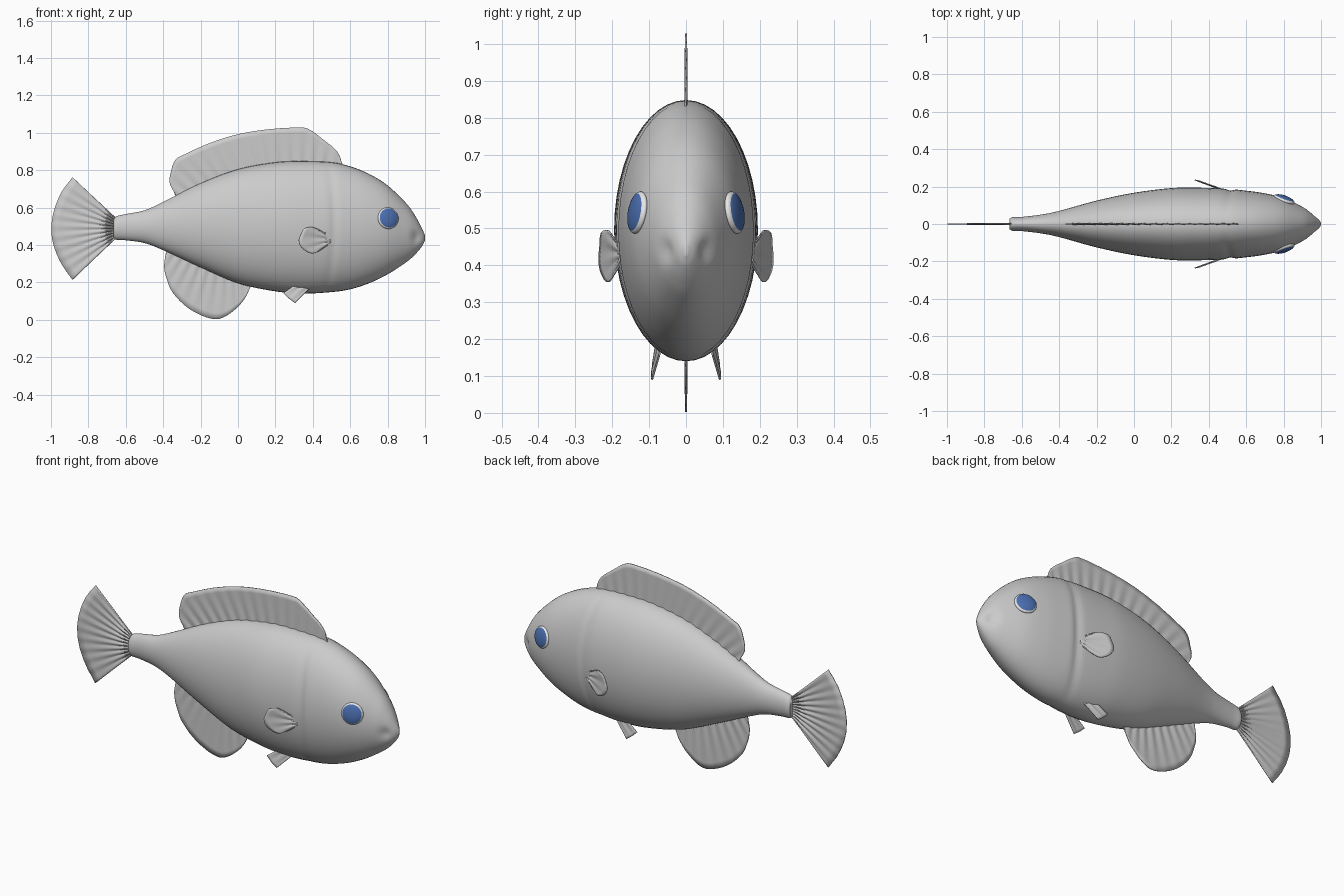
import bpy, bmesh
from math import sin, cos, pi, exp, radians
from mathutils import Vector

default = bpy.data.objects.get("Cube")
if default:
    bpy.data.objects.remove(default)


def make_material(name, rgb):
    mat = bpy.data.materials.new(name)
    mat.use_nodes = True
    color = (*rgb, 1)
    mat.diffuse_color = color
    mat.node_tree.nodes["Principled BSDF"].inputs["Base Color"].default_value = color
    return mat


grey = make_material("scale grey", (0.6, 0.6, 0.6))
white = make_material("eye white", (0.8, 0.8, 0.8))
blue = make_material("iris blue", (0.07, 0.16, 0.44))


def smooth_path(points, steps):
    """Catmull-Rom samples through points of any dimension."""
    pts = [Vector(p) for p in points]
    pts = [pts[0] * 2 - pts[1]] + pts + [pts[-1] * 2 - pts[-2]]
    out = []
    for a, b, c, d in zip(pts, pts[1:], pts[2:], pts[3:]):
        for i in range(steps):
            t = i / steps
            out.append((b * 2 + (c - a) * t + (a * 2 - b * 5 + c * 4 - d) * t ** 2
                        + (b * 3 - a - c * 3 + d) * t ** 3) / 2)
    return out + [pts[-2]]


def resample(path, count):
    """Evenly spaced points along a polyline."""
    lengths = [0]
    for a, b in zip(path, path[1:]):
        lengths.append(lengths[-1] + (b - a).length)
    out, k = [], 0
    for i in range(count):
        target = lengths[-1] * i / (count - 1)
        while k < len(path) - 2 and lengths[k + 1] < target:
            k += 1
        span = lengths[k + 1] - lengths[k]
        out.append(path[k].lerp(path[k + 1], min(1, (target - lengths[k]) / span)))
    return out


def finish(name, bm, materials, angle=40):
    bmesh.ops.recalc_face_normals(bm, faces=bm.faces)
    mesh = bpy.data.meshes.new(name)
    bm.to_mesh(mesh)
    bm.free()
    for mat in materials:
        mesh.materials.append(mat)
    obj = bpy.data.objects.new(name, mesh)
    bpy.context.collection.objects.link(obj)
    bpy.ops.object.select_all(action="DESELECT")
    obj.select_set(True)
    bpy.context.view_layer.objects.active = obj
    bpy.ops.object.shade_smooth_by_angle(angle=radians(angle))
    return obj


def mirror_sides(obj):
    mod = obj.modifiers.new("Mirror", "MIRROR")
    mod.use_axis = (False, True, False)


# Body: lofted ellipses, each station is x, belly height, back height, half width
stations = [
    (-.665, .44, .535, .028), (-.65, .428, .553, .036), (-.6, .425, .565, .038),
    (-.5, .41, .585, .05), (-.4, .372, .63, .07), (-.2, .28, .73, .125),
    (0, .195, .805, .167), (.2, .152, .842, .192), (.35, .14, .848, .194),
    (.5, .148, .842, .188), (.6, .163, .82, .178), (.7, .195, .78, .164),
    (.8, .243, .718, .139), (.9, .308, .622, .092), (.95, .352, .552, .06),
    (.985, .395, .485, .028), (1, .425, .452, .006)]
bm = bmesh.new()
rings, sides = [], 48
for x, low, high, width in smooth_path(stations, 8):
    ring = []
    for i in range(sides):
        a = 2 * pi * i / sides
        z = (low + high) / 2 + (high - low) / 2 * sin(a)
        # gill crease behind the head and dimples beside the mouth
        gill = .515 - .3 * (z - .52) ** 2
        crease = .045 * exp(-((x - gill) / .02) ** 2)
        dimple = .22 * exp(-((x - .955) / .025) ** 2 - ((z - .44) / .03) ** 2)
        y = width * cos(a) * (1 - crease - dimple)
        ring.append(bm.verts.new((x, y, z)))
    rings.append(ring)
for r, s in zip(rings, rings[1:]):
    for i in range(sides):
        j = (i + 1) % sides
        bm.faces.new((r[i], r[j], s[j], s[i]))
bm.faces.new(rings[0])
bm.faces.new(rings[-1])
finish("body", bm, [grey])


def fin(name, root, tip, rays, ripple, paired=False):
    """Thin rippled sheet stretched from a root path to a tip path."""
    columns, rows = rays * 6 + 1, 8
    starts = resample(smooth_path(root, 6), columns)
    ends = resample(smooth_path(tip, 6), columns)
    bm = bmesh.new()
    grid = []
    for i, (a, b) in enumerate(zip(starts, ends)):
        line = []
        for j in range(rows + 1):
            v = j / rows
            p = a.lerp(b, v)
            p.y += ripple * sin(2 * pi * i / 6) * (1 - .8 * v)
            line.append(bm.verts.new(p))
        grid.append(line)
    for l, m in zip(grid, grid[1:]):
        for j in range(rows):
            bm.faces.new((l[j], l[j + 1], m[j + 1], m[j]))
    obj = finish(name, bm, [grey])
    solid = obj.modifiers.new("Thickness", "SOLIDIFY")
    solid.thickness = .005
    solid.offset = 0
    if paired:
        mirror_sides(obj)


def flat(points):
    return [(x, 0, z) for x, z in points]


# Fins on the centre line
fin("dorsal_fin",
    flat([(-.33, .645), (-.15, .72), (.1, .79), (.35, .81), (.57, .80)]),
    flat([(-.335, .67), (-.365, .73), (-.36, .785), (-.335, .855), (-.28, .887),
          (-.15, .945), (0, .992), (.16, 1.018), (.33, 1.028), (.385, 1.015),
          (.46, .96), (.53, .90), (.56, .825)]), 16, .003)
fin("anal_fin",
    flat([(-.37, .40), (-.2, .32), (.06, .20)]),
    flat([(-.385, .36), (-.395, .28), (-.375, .2), (-.345, .14), (-.28, .073),
          (-.2, .025), (-.12, .003), (-.06, .022), (0, .07), (.04, .12),
          (.068, .18)]), 10, .003)
fin("tail_fin",
    flat([(-.65, .54), (-.65, .44)]),
    flat([(-.885, .762), (-.945, .68), (-.985, .58), (-.998, .485),
          (-.985, .395), (-.945, .3), (-.885, .213)]), 10, .004)

# Paired fins
fin("pectoral_fins",
    [(.495, .175, .45), (.495, .175, .41)],
    [(.44, .198, .475), (.4, .212, .495), (.355, .228, .488), (.335, .233, .455),
     (.325, .235, .42), (.345, .23, .38), (.395, .212, .354), (.44, .198, .372)],
    4, .003, True)
fin("pelvic_fins",
    [(.31, .08, .19), (.38, .07, .165)],
    [(.242, .088, .142), (.275, .092, .112), (.305, .092, .09)], 2, .002, True)

# Eyes: flattened balls facing outward, with the iris marked by radius
bm = bmesh.new()
bmesh.ops.create_uvsphere(bm, u_segments=32, v_segments=32, radius=1)
outward = Vector((.33, .93, .16)).normalized()
turn = outward.to_track_quat("Z", "Y")
for face in bm.faces:
    center = face.calc_center_median()
    face.material_index = int(center.z > 0 and center.xy.length < .88)
for vert in bm.verts:
    x, y, z = vert.co
    vert.co = Vector((.803, .131, .543)) + turn @ Vector((x * .058, y * .058, z * .02))
mirror_sides(finish("eyes", bm, [white, blue]))
